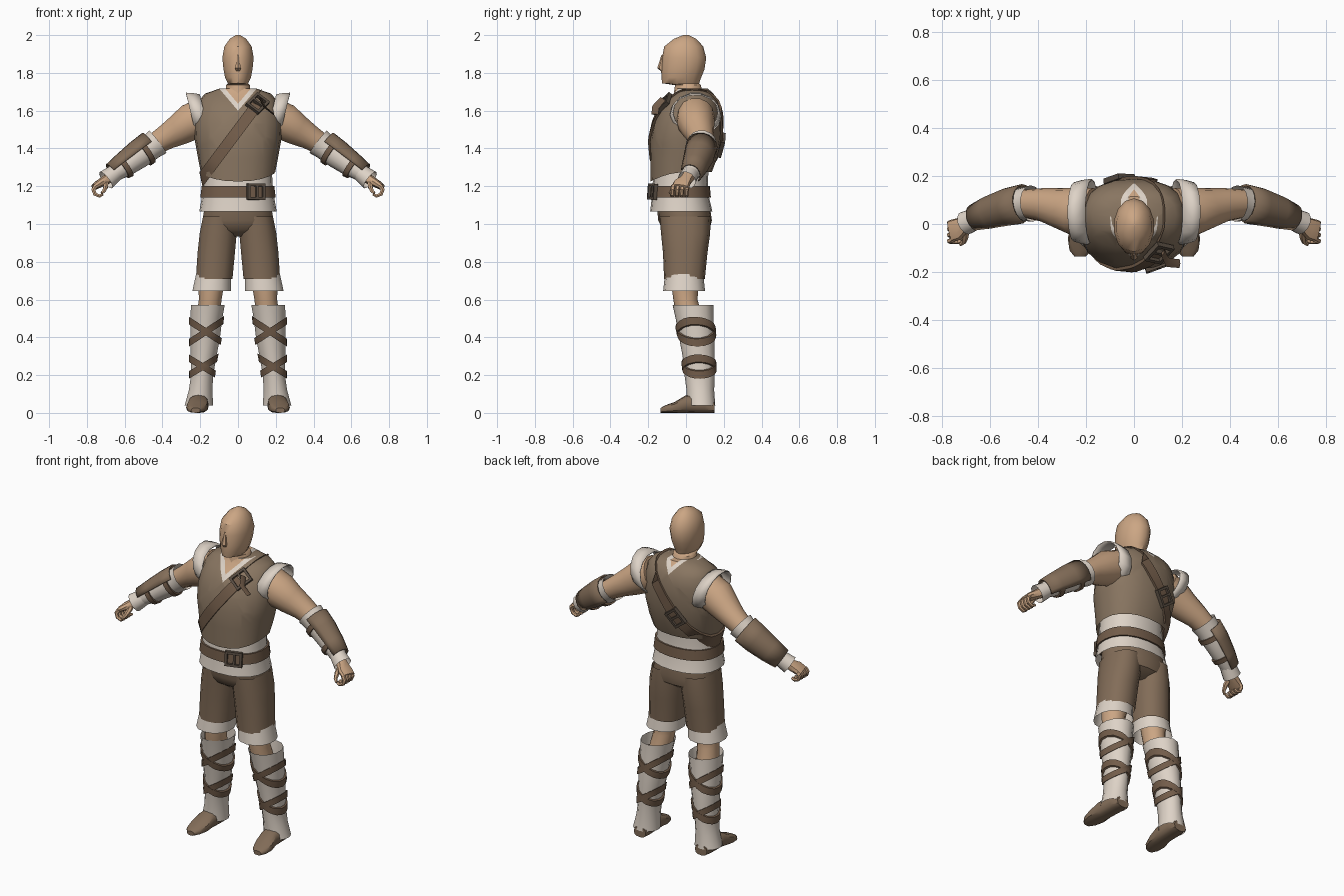
import bpy, bmesh, math
from mathutils import Vector, Matrix
from mathutils.bvhtree import BVHTree

if "Cube" in bpy.data.objects:
    bpy.data.objects.remove(bpy.data.objects["Cube"])


def material(name, rgb):
    m = bpy.data.materials.new(name)
    m.diffuse_color = (*rgb, 1)
    m.use_nodes = True
    m.node_tree.nodes["Principled BSDF"].inputs["Base Color"].default_value = m.diffuse_color
    return m


SKIN = material("skin", (0.60, 0.38, 0.23))
VEST = material("vest_brown", (0.25, 0.18, 0.12))
LEATHER = material("leather_brown", (0.225, 0.152, 0.098))
STRAP = material("strap_brown", (0.17, 0.108, 0.068))
CREAM = material("cream_linen", (0.73, 0.65, 0.57))
METAL = material("buckle_dark", (0.10, 0.075, 0.055))


def finish(bm, name, mat, mirror):
    bmesh.ops.recalc_face_normals(bm, faces=bm.faces)
    me = bpy.data.meshes.new(name)
    bm.to_mesh(me)
    bm.free()
    me.materials.append(mat)
    ob = bpy.data.objects.new(name, me)
    bpy.context.collection.objects.link(ob)
    if mirror:
        ob.modifiers.new("mirror", 'MIRROR').use_clip = False
    return ob


def power(c, p):
    return math.copysign(abs(c) ** (2 / p), c)


def tube(name, rings, mat, n=12, axis=None, caps=True, mirror=False, p=2.0, arc=None, thick=0):
    """Loft of rings (x, y, z, side/vertical radius, depth radius)."""
    bm = bmesh.new()
    cs = [Vector(r[:3]) for r in rings]
    loops = []
    for i, r in enumerate(rings):
        a = Vector(axis) if axis else cs[min(i + 1, len(cs) - 1)] - cs[max(i - 1, 0)]
        a.normalize()
        ref = Vector((0, 1, 0)) if abs(a.y) < 0.9 else Vector((1, 0, 0))
        u = (ref - a * ref.dot(a)).normalized()
        v = a.cross(u)
        loop = []
        for k in range(n + (1 if arc else 0)):
            t = math.radians(arc[0] + (arc[1] - arc[0]) * k / n) if arc else 2 * math.pi * k / n
            loop.append(bm.verts.new(cs[i] + u * r[4] * power(math.cos(t), p) + v * r[3] * power(math.sin(t), p)))
        loops.append(loop)
    for A, B in zip(loops, loops[1:]):
        for k in range(n):
            j = k + 1 if arc else (k + 1) % n
            bm.faces.new((A[k], A[j], B[j], B[k]))
    if caps and not arc:
        bm.faces.new(loops[0])
        bm.faces.new(loops[-1])
    ob = finish(bm, name, mat, mirror)
    if thick:
        s = ob.modifiers.new("thickness", 'SOLIDIFY')
        s.thickness, s.offset = thick, 0
    return ob


def cast(targets, origin, direction):
    """Nearest surface hit on any of the target objects."""
    best = None
    for t in targets:
        h = BVHTree.FromPolygons([v.co for v in t.data.vertices],
                                 [f.vertices[:] for f in t.data.polygons]).ray_cast(origin, direction)
        if h[0] and (best is None or h[2] < best[2]):
            best = h
    return best


def band(name, targets, centre, normal, half, thick, mat, n=24, mirror=False):
    """Strap loop laid onto the target surfaces in the plane given by its normal."""
    c, nv = Vector(centre), Vector(normal).normalized()
    u = nv.orthogonal().normalized()
    v = nv.cross(u)
    bm = bmesh.new()
    stations = []
    for k in range(n):
        t = 2 * math.pi * k / n
        d = u * math.cos(t) + v * math.sin(t)
        pts = []
        for w in (-half, half):
            o = c + nv * w
            h = cast(targets, o + d, -d)
            q = h[0] if h else o + d * 0.05
            pts += [q - d * 0.005, q + d * thick]
        stations.append([bm.verts.new(q) for q in (pts[0], pts[1], pts[3], pts[2])])
    for k in range(n):
        A, B = stations[k], stations[(k + 1) % n]
        for j in range(4):
            bm.faces.new((A[j], A[(j + 1) % 4], B[(j + 1) % 4], B[j]))
    return finish(bm, name, mat, mirror)


def buckle(name, targets, origin, direction, along, w, h):
    """Square frame with a middle bar, seated on the surface hit by a ray."""
    hit = cast(targets, Vector(origin), Vector(direction))
    z = hit[1] if hit[1].dot(Vector(direction)) < 0 else -hit[1]
    x = Vector(along)
    x = (x - z * x.dot(z)).normalized()
    y = z.cross(x)
    bm = bmesh.new()
    for cx, cy, sx, sy in ((-w, 0, .014, 2 * h), (w, 0, .014, 2 * h), (0, h, 2 * w + .014, .014),
                           (0, -h, 2 * w + .014, .014), (w * .1, 0, .012, 2 * h)):
        bmesh.ops.create_cube(bm, size=1, matrix=Matrix.Translation((cx, cy, 0)) @ Matrix.Diagonal((sx, sy, .022, 1)))
    m = Matrix((x, y, z)).transposed().to_4x4()
    m.translation = hit[0] + z * 0.014
    bmesh.ops.transform(bm, matrix=m, verts=bm.verts)
    return finish(bm, name, METAL, False)


UP = (0, 0, 1)

# Head, neck and nose
tube("head", [(0, .015, 1.64, .08, .09), (0, .012, 1.70, .068, .075), (0, .01, 1.735, .064, .068),
              (0, -.028, 1.745, .055, .098), (0, -.025, 1.775, .07, .105), (0, -.017, 1.82, .079, .115),
              (0, -.01, 1.88, .085, .117), (0, -.012, 1.94, .074, .103), (0, -.005, 1.98, .045, .06),
              (0, 0, 2.0, .012, .015)], SKIN, 14, UP)
tube("nose", [(0, -.118, 1.895, .006, .012), (0, -.132, 1.825, .017, .02), (0, -.122, 1.81, .012, .012)], SKIN, 6, UP)

# Vest with pointed hem and cut V collar
vest = tube("vest", [(0, -.025, 1.275, .197, .162), (0, -.012, 1.35, .212, .177), (0, -.002, 1.45, .23, .187),
                     (0, .008, 1.53, .234, .18), (0, .02, 1.60, .222, .167), (0, .032, 1.655, .205, .138),
                     (0, .04, 1.69, .175, .105), (0, .03, 1.718, .095, .085)], VEST, 20, UP, p=2.3)
vest.data.materials.append(CREAM)
vest.data.materials.append(SKIN)
bm = bmesh.new()
bm.from_mesh(vest.data)
bmesh.ops.delete(bm, geom=[f for f in bm.faces if f.calc_center_median().z < 1.28], context='FACES_ONLY')
for v in bm.verts:
    if v.co.z < 1.28:
        v.co.z -= 0.05 * max(0, -v.co.y / 0.187) ** 2
for side, levels in ((-1, (1.60, 1.637)), (1, (1.655, 1.69))):
    for lv in levels:
        for s in (1, -1):
            fs = [f for f in bm.faces if f.calc_center_median().y * side > .02 * side]
            geom = fs + list({e for f in fs for e in f.edges}) + list({v for f in fs for v in f.verts})
            bmesh.ops.bisect_plane(bm, geom=geom, plane_co=(0, 0, lv), plane_no=(s, 0, -.85))
for f in bm.faces:
    c = f.calc_center_median()
    d = c.z - abs(c.x) / .85
    lo, hi = (1.60, 1.637) if c.y < .02 else (1.655, 1.69)
    f.material_index = 2 if d > hi else 1 if d > lo else 0
bm.to_mesh(vest.data)
bm.free()

# Undershirt skirt and shoulder caps
shirt = tube("undershirt", [(0, -.025, 1.30, .18, .145), (0, -.03, 1.22, .182, .146), (0, -.03, 1.15, .19, .15),
                            (0, -.025, 1.065, .205, .165)], CREAM, 20, UP, caps=False, p=2.3)
tube("shoulder_cap", [(.175, .05, 1.575, .115, .135), (.215, .05, 1.582, .115, .13), (.25, .05, 1.59, .108, .12)],
     CREAM, 14, (1, 0, -.25), caps=False, mirror=True, thick=.006)

# Belt, shoulder strap and buckles
band("belt", [shirt], (0, -.03, 1.17), UP, .03, .011, STRAP, 28)
buckle("belt_buckle", [shirt], (.09, -1, 1.17), (0, 1, 0), (1, 0, 0), .042, .036)
band("shoulder_strap", [vest, shirt], (-.02, .01, 1.47), (.8, 0, -.6), .03, .013, STRAP, 40)
buckle("strap_front_buckle", [vest], (.10, -1, 1.63), (0, 1, 0), (.6, 0, .8), .045, .036)
buckle("strap_back_buckle", [vest], (-.06, 1, 1.42), (0, -1, 0), (.6, 0, .8), .045, .036)
# Loose strap end in front of the chest
tube("strap_end", [(.12, -.12, 1.66, .006, .02), (.14, -.16, 1.62, .005, .02), (.19, -.165, 1.58, .004, .018)],
     STRAP, 4, mirror=False)

# Shorts and cuffs
tube("shorts_seat", [(0, -.015, 1.10, .178, .14), (0, -.005, 1.02, .19, .142), (0, 0, .97, .185, .125),
                     (0, 0, .935, .12, .07)], LEATHER, 18, UP, p=2.3)
tube("shorts_leg", [(.097, -.005, 1.04, .09, .135), (.105, -.002, .95, .10, .13), (.115, -.004, .85, .101, .118),
                    (.126, -.008, .71, .099, .108)], LEATHER, 14, UP, caps=False, mirror=True, p=2.3)
tube("shorts_cuff", [(.13, -.01, .735, .094, .101), (.14, -.01, .645, .104, .111)], CREAM, 14, UP,
     caps=False, mirror=True, p=2.2)

# Legs, boot wraps and shoes
tube("leg", [(.135, 0, .76, .078, .085), (.143, -.005, .66, .066, .07), (.147, -.003, .60, .06, .064),
             (.16, .02, .50, .062, .07), (.18, .06, .30, .05, .06)], SKIN, 12, UP, mirror=True)
boot = tube("boot_wrap", [(.16, .037, .572, .092, .108), (.167, .045, .50, .086, .1), (.173, .057, .40, .08, .094),
                          (.182, .067, .30, .07, .085), (.19, .072, .20, .06, .08), (.198, .076, .12, .064, .073),
                          (.207, .08, .04, .077, .075)], CREAM, 14, UP, caps=False, mirror=True)
for i, (z, x, y, k) in enumerate(((.43, .17, .052, .65), (.43, .17, .052, -.65),
                                  (.245, .186, .07, .6), (.245, .186, .07, -.6))):
    band(f"boot_strap_{i + 1}", [boot], (x, y, z), (k, 0, 1), .017, .011, STRAP, 20, True)
tube("shoe", [(.205, .15, .03, .03, .04), (.207, .10, .045, .045, .053), (.21, .0, .047, .047, .052),
              (.217, -.06, .029, .029, .058), (.222, -.11, .02, .02, .046), (.224, -.135, .013, .013, .024)],
     LEATHER, 12, (0, -1, 0), mirror=True, p=2.6)

# Arms and forearm guards
tube("upper_arm", [(.17, .05, 1.575, .10, .10), (.25, .052, 1.54, .10, .10), (.31, .065, 1.50, .085, .085),
                   (.38, .08, 1.46, .068, .07), (.46, .085, 1.41, .056, .058)], SKIN, 14, mirror=True)
sleeve = tube("forearm_sleeve", [(.425, .085, 1.435, .077, .076), (.46, .082, 1.408, .07, .07),
                                 (.52, .07, 1.365, .07, .068), (.59, .05, 1.313, .06, .058),
                                 (.66, .024, 1.265, .045, .045)], CREAM, 14, caps=False, mirror=True)
tube("forearm_guard", [(.455, .083, 1.412, .084, .08), (.52, .07, 1.365, .081, .077), (.60, .047, 1.308, .07, .066),
                       (.66, .026, 1.265, .06, .053)], LEATHER, 10, mirror=True, arc=(-40, 165), thick=.008)
for i, c in enumerate(((.495, .076, 1.383), (.605, .045, 1.304))):
    band(f"guard_strap_{i + 1}", [sleeve], c, (.8, -.2, -.57), .014, .011, STRAP, 18, True)
tube("wrist_cuff", [(.64, .03, 1.278, .044, .044), (.70, .004, 1.232, .054, .05)], CREAM, 12, caps=False, mirror=True)

# Hands with curled fingers
tube("palm", [(.655, .02, 1.262, .032, .032), (.70, 0, 1.233, .026, .032), (.735, -.022, 1.213, .022, .046),
              (.762, -.03, 1.195, .016, .046)], SKIN, 10, mirror=True, p=2.6)
for i in range(4):
    y = .008 - i * .025
    tube(f"finger_{i + 1}", [(.752, y, 1.203, .013, .012), (.766, y - .004, 1.182, .012, .012),
                             (.757, y - .006, 1.158, .011, .011), (.733, y - .006, 1.148, .01, .011),
                             (.715, y - .004, 1.158, .008, .009)], SKIN, 6, mirror=True)
tube("thumb", [(.70, -.015, 1.225, .016, .016), (.70, -.05, 1.20, .014, .014), (.708, -.075, 1.177, .011, .011),
               (.722, -.086, 1.163, .007, .007)], SKIN, 6, mirror=True)

# Smooth shading with crisp creases
for ob in bpy.context.scene.objects:
    ob.select_set(True)
    bpy.context.view_layer.objects.active = ob
bpy.ops.object.shade_smooth_by_angle(angle=math.radians(38))
